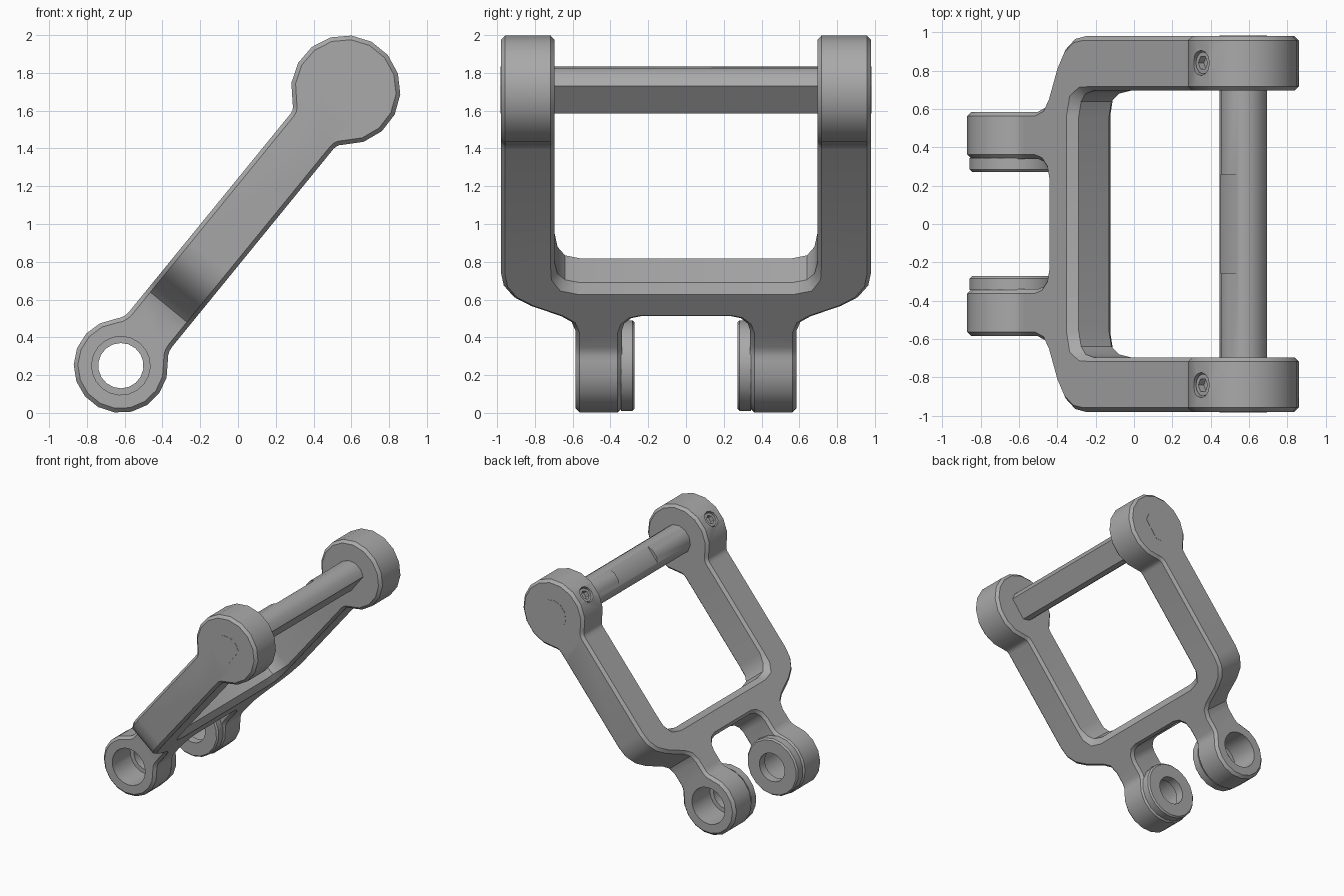
import bpy, bmesh
from math import sin, cos, pi, sqrt, atan2, radians
from mathutils import Matrix, Vector

if "Cube" in bpy.data.objects:
    bpy.data.objects.remove(bpy.data.objects["Cube"])

LENGTH = 1.883      # eye to eye along the sloping link
HALF = 0.147        # half thickness of the link
EDGE = 0.022        # small edge chamfer
SLOPE = radians(50.8)
# Local axes: x along the link, y across, z through its thickness
PLACE = Matrix.Translation((-0.62, 0, 0.25)) @ Matrix.Rotation(-SLOPE, 4, 'Y')

steel = bpy.data.materials.new("grey_steel")
steel.use_nodes = True
steel.diffuse_color = (0.4, 0.4, 0.4, 1)
steel.node_tree.nodes["Principled BSDF"].inputs["Base Color"].default_value = (0.4, 0.4, 0.4, 1)


def loft(name, rings, wrap=False):
    """Skin a list of equal rings; cap the ends or wrap into a tube."""
    bm = bmesh.new()
    rows = [[bm.verts.new(PLACE @ Vector(p)) for p in ring] for ring in rings]
    count = len(rows[0])
    pairs = list(zip(rows, rows[1:]))
    if wrap:
        pairs.append((rows[-1], rows[0]))
    else:
        bm.faces.new(rows[0])
        bm.faces.new(rows[-1])
    for a, b in pairs:
        for i in range(count):
            j = (i + 1) % count
            bm.faces.new((a[i], a[j], b[j], b[i]))
    bmesh.ops.recalc_face_normals(bm, faces=bm.faces)
    mesh = bpy.data.meshes.new(name)
    bm.to_mesh(mesh)
    bm.free()
    mesh.materials.append(steel)
    obj = bpy.data.objects.new(name, mesh)
    bpy.context.collection.objects.link(obj)
    return obj


def inset(poly, amounts):
    """Move each corner of a counter-clockwise outline inward."""
    result = []
    for i, p in enumerate(poly):
        p, a, b = Vector(p), Vector(poly[i - 1]), Vector(poly[(i + 1) % len(poly)])
        d, e = (p - a).normalized(), (b - p).normalized()
        m, n = Vector((-d.y, d.x)), Vector((-e.y, e.x))
        result.append(p + (m + n) * amounts[i] / (1 + m.dot(n)))
    return result


def circle(radius, sides, flat=1.0, start=0.0):
    """Circle outline; flat scales every second point."""
    return [(radius * (flat if i % 2 else 1) * cos(start + 2 * pi * i / sides),
             radius * (flat if i % 2 else 1) * sin(start + 2 * pi * i / sides)) for i in range(sides)]


def across(poly, y, at=0.0):
    return [(at + u, y, v) for u, v in poly]


def bar(name, poly, y0, y1, at, chamfer):
    """Side outline extruded across the link with chamfered rims."""
    small = inset(poly, [chamfer] * len(poly))
    return loft(name, [across(small, y0, at), across(poly, y0 + chamfer, at),
                       across(poly, y1 - chamfer, at), across(small, y1, at)])


def keyhole(radius, fillet, neck, facing):
    """Round eye blended into a neck as thick as the link."""
    uc = sqrt((radius + fillet) ** 2 - (HALF + fillet) ** 2)
    a = atan2(HALF + fillet, uc)
    top = [(uc + fillet * cos(t), HALF + fillet - fillet * sin(-t))
           for t in [-pi / 2 + k / 3 * (a - pi / 2) for k in range(3)]]
    eye = [(radius * cos(a + k / 13 * (2 * pi - 2 * a)),
            radius * sin(a + k / 13 * (2 * pi - 2 * a))) for k in range(14)]
    outline = [(neck, HALF)] + top + eye + [(u, -v) for u, v in reversed(top)] + [(neck, -HALF)]
    return [(facing * u, facing * v) for u, v in outline]


def combine(target, tool, operation):
    mod = target.modifiers.new(operation, 'BOOLEAN')
    mod.operation, mod.solver, mod.object = operation, 'EXACT', tool
    bpy.context.view_layer.objects.active = target
    bpy.ops.object.modifier_apply(modifier=mod.name)
    bpy.data.objects.remove(tool)


# Plan outline of the forked frame: (along, across), one half then mirrored
gap = [(0.34 + 0.1 * sin(t), 0.24 + 0.1 * cos(t)) for t in (pi / 2, pi / 3, pi / 6, 0)]
outer = [(0.2, 0.34), (0.2, 0.585), (0.34, 0.585), (0.40, 0.605), (0.44, 0.66), (0.51, 0.82),
         (0.57, 0.91), (0.65, 0.965), (0.74, 0.98), (LENGTH, 0.98)]
inner = [(LENGTH, 0.695), (0.80, 0.695), (0.72, 0.68), (0.67, 0.64), (0.65, 0.56)]
wide = [EDGE, EDGE, 0.035, 0.045, 0.045]
half = gap + outer + inner
sizes = [EDGE] * len(gap + outer) + wide
plan = [(u, -y) for u, y in half] + [(u, y) for u, y in reversed(half)]
sizes = sizes + sizes[::-1]
area = sum(a[0] * b[1] - b[0] * a[1] for a, b in zip(plan, plan[1:] + plan[:1]))
if area < 0:
    plan.reverse()
    sizes.reverse()
small = inset(plan, sizes)
frame = loft("forked_frame", [
    [(u, y, -HALF) for u, y in small],
    [(u, y, c - HALF) for (u, y), c in zip(plan, sizes)],
    [(u, y, HALF - c) for (u, y), c in zip(plan, sizes)],
    [(u, y, HALF) for u, y in small]])

for side in (1, -1):
    # Large eyes at the arm ends and small eyes below the crossbar
    y0, y1 = sorted((side * 0.695, side * 0.98))
    combine(frame, bar("arm_eye", keyhole(0.29, 0.06, 0.4, -1), y0, y1, LENGTH, EDGE), 'UNION')
    y0, y1 = sorted((side * 0.34, side * 0.585))
    combine(frame, bar("lug_eye", keyhole(0.25, 0.1, 0.52, 1), y0, y1, 0, EDGE), 'UNION')

for side in (1, -1):
    # Bores through the small eyes
    bore = circle(0.155, 20)
    combine(frame, loft("bore_cutter", [across(bore, side * 0.25), across(bore, side * 0.7)]), 'DIFFERENCE')
    # Threaded holes for the set screws
    hole = circle(0.066, 12)
    combine(frame, loft("screw_hole_cutter", [
        [(LENGTH + a, side * 0.84 + b, h) for a, b in hole] for h in (0.21, 0.4)]), 'DIFFERENCE')

parts = [frame]

# Cross pin, with one long facet underneath
arc = [radians(10 + 265 * k / 9) - SLOPE for k in range(10)]
pin_outline = [(0.125 * cos(t), 0.125 * sin(t)) for t in arc]
pin = loft("cross_pin", [across(pin_outline, y, LENGTH) for y in (-0.982, 0.982)])
flat = [(-0.2, 0.098), (0.2, 0.098), (0.2, 0.2), (-0.2, 0.2)]
combine(pin, loft("flat_cutter", [across(flat, y, LENGTH) for y in (-0.255, 0.255)]), 'DIFFERENCE')
parts.append(pin)

for side, label in ((1, "back"), (-1, "front")):
    # Flanged bushes on the inner faces of the small eyes
    big, rim, bore = circle(0.24, 18), circle(0.228, 18), circle(0.12, 18)
    parts.append(loft(label + "_bush", [
        across(rim, side * 0.272), across(big, side * 0.284), across(big, side * 0.345),
        across(bore, side * 0.345), across(bore, side * 0.272)], wrap=True))
    # Set screws with hexagon sockets
    body, socket = circle(0.058, 12), circle(0.038, 12, 0.866)
    parts.append(loft(label + "_set_screw", [
        [(LENGTH + a, side * 0.84 + b, h) for a, b in ring]
        for ring, h in ((body, 0.2), (body, 0.272), (socket, 0.272), (socket, 0.235))]))

# Smooth the rounded walls, keep chamfers crisp
bpy.ops.object.select_all(action='DESELECT')
for part in parts:
    part.select_set(True)
bpy.context.view_layer.objects.active = frame
bpy.ops.object.shade_smooth_by_angle(angle=radians(32))
